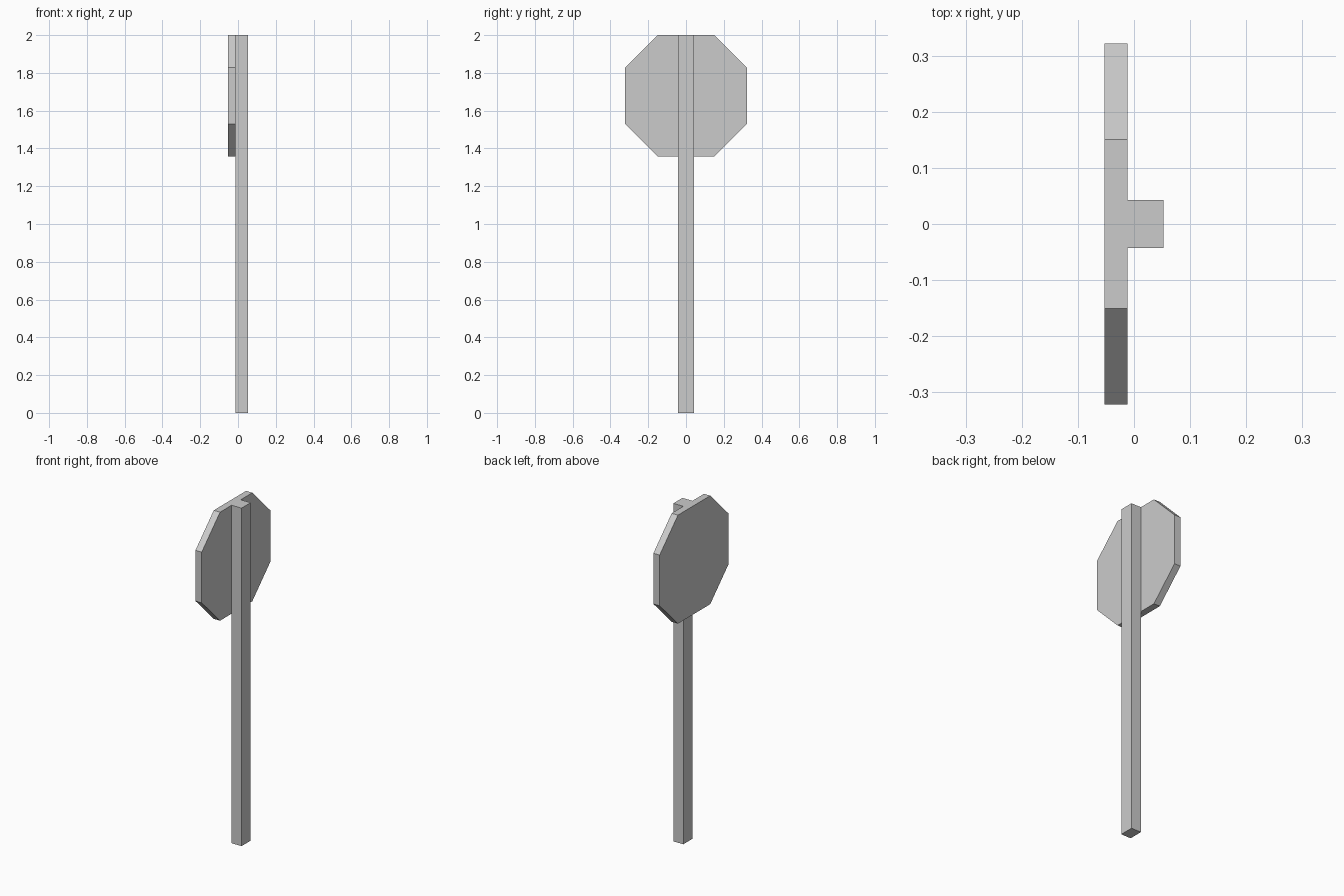
import bpy

if "Cube" in bpy.data.objects:
    bpy.data.objects.remove(bpy.data.objects["Cube"])


def prism(name, profile, x0, x1):
    """Extrude a convex (y, z) profile, counter-clockwise seen from +x, along x."""
    n = len(profile)
    verts = [(x, y, z) for x in (x0, x1) for y, z in profile]
    faces = [tuple(reversed(range(n))), tuple(range(n, 2 * n))]
    faces += [(i, (i + 1) % n, n + (i + 1) % n, n + i) for i in range(n)]
    mesh = bpy.data.meshes.new(name)
    mesh.from_pydata(verts, [], faces)
    obj = bpy.data.objects.new(name, mesh)
    bpy.context.collection.objects.link(obj)
    return obj


# Octagonal sign plate
R, C, ZC = 0.322, 0.151, 1.679
H, V = 0.321, 0.15
plate = [(R, -V), (R, V), (C, H), (-C, H), (-R, V), (-R, -V), (-C, -H), (C, -H)]
prism("sign_plate", [(y, ZC + z) for y, z in plate], -0.053, -0.012)

# Square post behind the plate
W = 0.0425
prism("post", [(-W, 0), (W, 0), (W, 2), (-W, 2)], -0.012, 0.053)
